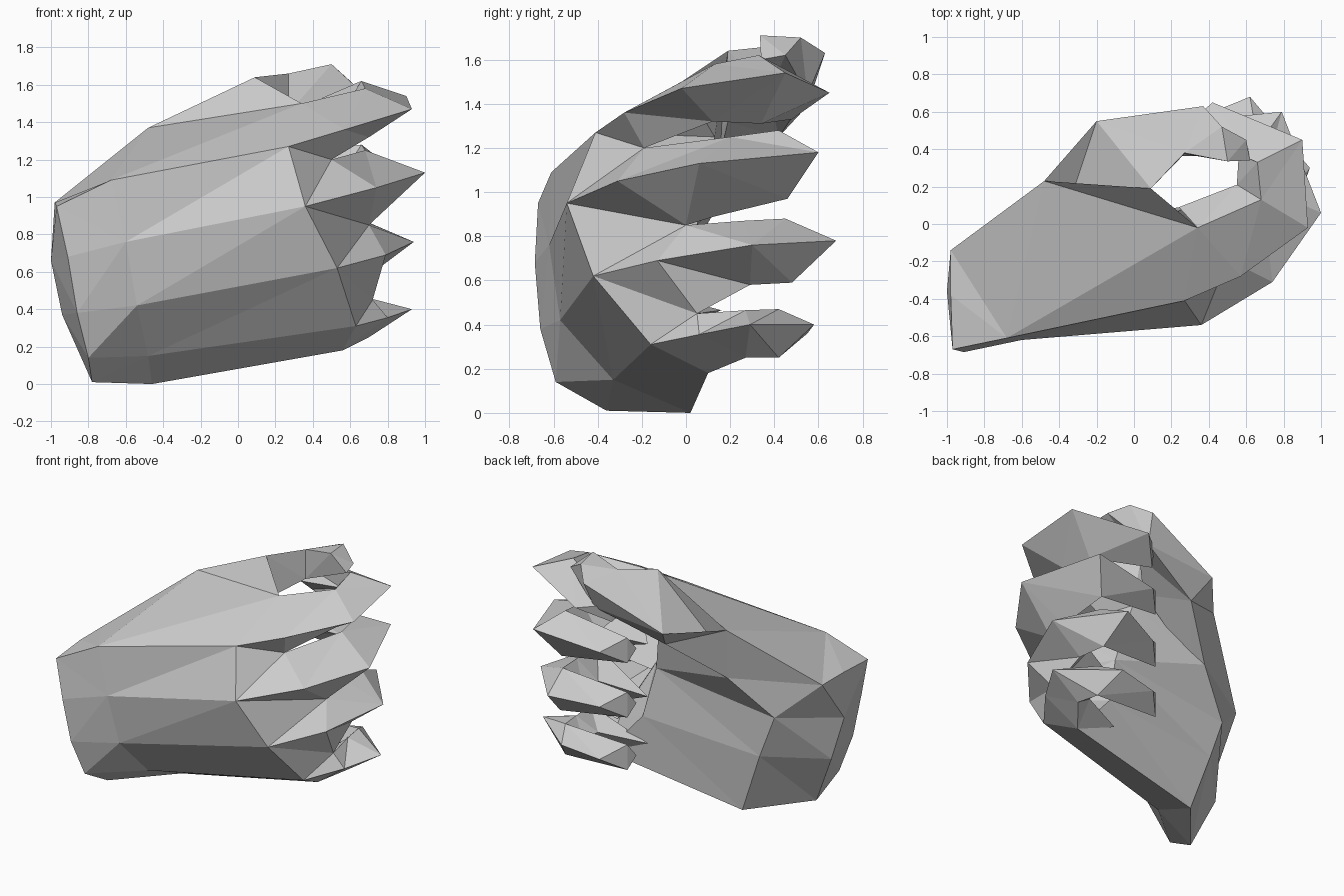
import bpy, bmesh
from mathutils import Vector


def finish(name, bm):
    bmesh.ops.remove_doubles(bm, verts=bm.verts, dist=0.001)
    bmesh.ops.triangulate(bm, faces=bm.faces)
    bmesh.ops.recalc_face_normals(bm, faces=bm.faces)
    mesh = bpy.data.meshes.new(name)
    bm.to_mesh(mesh)
    bm.free()
    obj = bpy.data.objects.new(name, mesh)
    bpy.context.collection.objects.link(obj)
    return obj


def loft(name, rings, start_cap=True):
    """Skin a row of equal-length point rings and cap the ends."""
    bm = bmesh.new()
    rows = [[bm.verts.new(p) for p in ring] for ring in rings]
    n = len(rows[0])
    for a, b in zip(rows, rows[1:]):
        for i in range(n):
            j = (i + 1) % n
            bm.faces.new((a[i], a[j], b[j], b[i]))
    if start_cap:
        bm.faces.new(rows[0])
    bm.faces.new(rows[-1])
    return finish(name, bm)


def hull(name, points):
    bm = bmesh.new()
    for p in points:
        bm.verts.new(p)
    bmesh.ops.convex_hull(bm, input=bm.verts)
    return finish(name, bm)


# Knuckles from index to little finger, and the webs above and below each finger
knuckles = [(.27, -.41, 1.27), (.36, -.54, .95), (.53, -.42, .62), (.63, -.16, .31)]
webs = [(.34, -.02, 1.50), (.50, -.19, 1.20), (.70, 0, .85), (.72, .05, .45), (.56, .10, .18)]

# Palm: wrist ring, heel ring, knuckle ring
wrist = [(-.97, -.67, .95), (-.91, -.685, .68), (-.86, -.66, .38), (-.80, -.59, .14),
         (-.78, -.36, .01), (-.94, -.30, .37), (-1.0, -.36, .66), (-.98, -.14, .97),
         (-.98, -.14, .97), (-.98, -.38, .97)]
heel = [(-.68, -.61, 1.09), (-.60, -.62, .76), (-.54, -.57, .42), (-.48, -.33, .15),
        (-.46, .02, 0), (-.61, .04, .43), (-.72, .03, .73), (-.45, .175, 1.0),
        (-.48, .23, 1.37), (-.68, -.61, 1.09)]
front = knuckles + [webs[4], (.28, .09, .50), (.20, .05, .85), (.12, .13, 1.25),
                    (.09, .19, 1.64), webs[0]]
loft("palm", [wrist, heel, front])

# Skin webs between neighbouring knuckles
for i in range(3):
    k, m = Vector(knuckles[i]), Vector(knuckles[i + 1])
    hull("finger_web", [k, m, webs[i + 1], ((k + m) / 2) + Vector((-.15, .45, 0))])

# Fingers: outer ridge at joints 1-3, then (y, z) of the upper and lower edges at joints 2-3
fingers = {
    "index_finger": ((.57, -.28, 1.36), (.93, -.02, 1.47), (.90, .45, 1.54),
                     (.13, 1.58), (.33, 1.62), (.12, 1.32), (.34, 1.31)),
    "middle_finger": ((.74, -.31, 1.05), (1.0, .06, 1.13), (.79, .60, 1.18),
                      (.20, 1.25), (.42, 1.28), (.13, .89), (.46, .97)),
    "ring_finger": ((.79, -.13, .69), (.94, .30, .76), (.62, .68, .78),
                    (.26, .87), (.45, .88), (.29, .58), (.48, .59)),
    "little_finger": ((.80, .06, .355), (.93, .29, .40), (.58, .58, .40),
                      (.27, .465), (.42, .47), (.27, .25), (.42, .25)),
}
for i, (name, (o1, o2, o3, u2, u3, l2, l3)) in enumerate(fingers.items()):
    up, low = webs[i], webs[i + 1]
    inner = (.24, .09, (up[2] + low[2]) / 2)
    z2, z3 = (u2[1] + l2[1]) / 2, (u3[1] + l3[1]) / 2
    if i == 0:  # the index fingertip sits beside the thumb
        tip = [(.42, .65, 1.45), (.25, .50, 1.46), (.20, .42, 1.40), (.25, .48, 1.33)]
    else:
        tip = [(.30, .55, z3), (.17, .42, z3 + .09), (.14, .36, z3), (.17, .42, z3 - .09)]
    loft(name, [
        (knuckles[i], up, inner, low),
        (o1, up, inner, low),
        (o2, (.68, *u2), (.55, .21, z2), (.70, *l2)),
        (o3, (.66, *u3), (.56, .37, z3), (.66, *l3)),
        tip,
    ], start_cap=False)

# Thumb: base mound, web, joint and tip sections
loft("thumb", [
    [(-.48, .23, 1.37), (-.35, .10, 1.25), (-.38, .12, 1.02), (-.45, .175, 1.0)],
    [(-.20, .55, 1.39), (.09, .19, 1.64), (.08, .19, 1.32), (-.13, .42, 1.25)],
    [(.37, .63, 1.63), (.27, .38, 1.66), (.27, .375, 1.45), (.34, .55, 1.44)],
    [(.47, .52, 1.70), (.50, .335, 1.71), (.62, .34, 1.60), (.60, .45, 1.62)],
])
